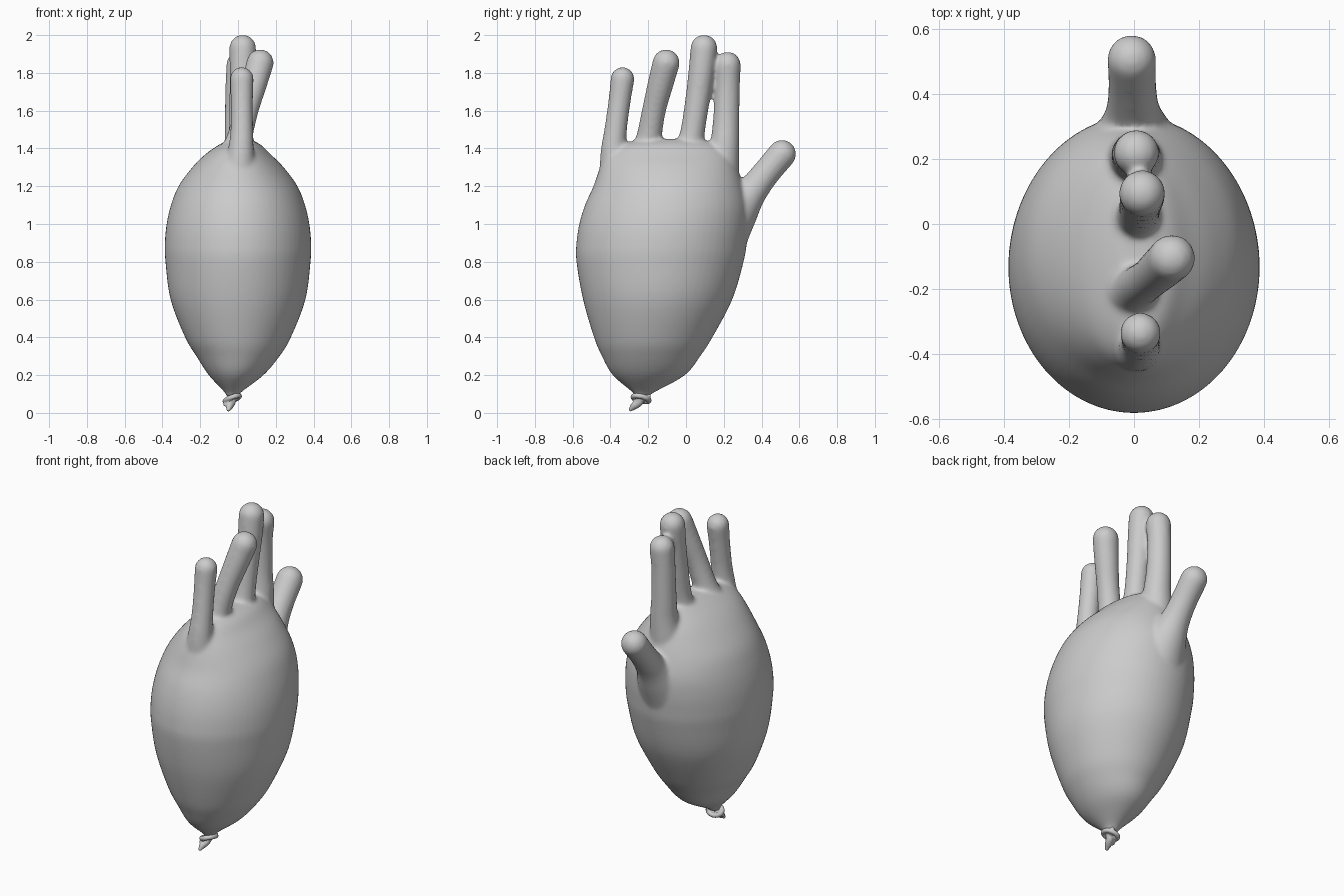
import bpy, bmesh, math
from mathutils import Vector

TAU = 2 * math.pi


def spline(pts, steps):
    """Catmull-Rom resampling of a list of equal-length tuples."""
    p = [Vector(q) for q in pts]
    p = [p[0] * 2 - p[1]] + p + [p[-1] * 2 - p[-2]]
    out = []
    for i in range(1, len(p) - 2):
        a, b, c, d = p[i - 1:i + 3]
        for s in range(steps):
            t = s / steps
            out.append(0.5 * (b * 2 + (c - a) * t + (a * 2 - b * 5 + c * 4 - d) * t * t
                              + (b * 3 - a - c * 3 + d) * t ** 3))
    return out + [p[-2]]


def loft(bm, rings, n=48):
    """Skin closed elliptical rings given as (centre, u axis, v axis)."""
    rows = [[bm.verts.new(c + u * math.cos(TAU * k / n) + v * math.sin(TAU * k / n))
             for k in range(n)] for c, u, v in rings]
    for a, b in zip(rows, rows[1:]):
        for k in range(n):
            bm.faces.new((a[k], a[(k + 1) % n], b[(k + 1) % n], b[k]))
    bm.faces.new(rows[0][::-1])
    bm.faces.new(rows[-1])


def tube(bm, path, n=32, cap=True):
    """Round tube through (x, y, z, radius) points with a domed end."""
    pts = spline(path, 6)
    rings = []
    for i, p in enumerate(pts):
        t = (pts[min(i + 1, len(pts) - 1)] - pts[max(i - 1, 0)]).to_3d().normalized()
        u = t.cross(Vector((0.3, -1, 0.2))).normalized()
        rings.append((p.to_3d(), u * p[3], t.cross(u) * p[3]))
    if cap:
        r = pts[-1][3]
        for k in range(1, 8):
            a = k / 8 * math.pi / 2 * 1.1
            a = min(a, 1.5)
            rings.append((pts[-1].to_3d() + t * r * math.sin(a),
                          u * r * math.cos(a), t.cross(u) * r * math.cos(a)))
    loft(bm, rings, n)


def finish(bm, name, voxel, smooth):
    bmesh.ops.recalc_face_normals(bm, faces=bm.faces)
    me = bpy.data.meshes.new(name)
    bm.to_mesh(me)
    bm.free()
    ob = bpy.data.objects.new(name, me)
    bpy.context.collection.objects.link(ob)
    m = ob.modifiers.new("fuse", 'REMESH')
    m.mode, m.voxel_size, m.use_smooth_shade = 'VOXEL', voxel, True
    s = ob.modifiers.new("soften", 'SMOOTH')
    s.factor, s.iterations = 0.5, smooth
    return ob


# inflated palm: z, y min, y max, x half width, x centre
palm = [
    (0.08, -0.265, -0.205, 0.03, -0.03), (0.11, -0.285, -0.165, 0.045, -0.027),
    (0.20, -0.388, -0.005, 0.145, -0.01), (0.30, -0.445, 0.075, 0.22, 0),
    (0.40, -0.487, 0.14, 0.28, 0), (0.60, -0.545, 0.245, 0.357, 0),
    (0.80, -0.58, 0.305, 0.384, 0), (0.90, -0.58, 0.322, 0.387, 0),
    (1.00, -0.565, 0.332, 0.378, 0), (1.10, -0.535, 0.33, 0.355, 0),
    (1.20, -0.49, 0.305, 0.315, 0), (1.30, -0.455, 0.27, 0.242, 0),
    (1.37, -0.42, 0.235, 0.172, 0), (1.42, -0.35, 0.17, 0.11, 0.01),
    (1.45, -0.22, 0.08, 0.05, 0.01)]
# finger paths: x, y, z, radius
fingers = [
    [(0, -0.34, 1.12, 0.10), (0.005, -0.365, 1.25, 0.095), (0.015, -0.382, 1.38, 0.07),
     (0.02, -0.372, 1.5, 0.06), (0.02, -0.352, 1.65, 0.059), (0.02, -0.336, 1.768, 0.063)],
    [(-0.02, -0.22, 1.22, 0.11), (-0.01, -0.21, 1.36, 0.09), (0.01, -0.195, 1.46, 0.068),
     (0.045, -0.17, 1.6, 0.063), (0.085, -0.135, 1.74, 0.068), (0.117, -0.105, 1.853, 0.072)],
    [(0, -0.01, 1.22, 0.12), (0.005, 0.01, 1.36, 0.09), (0.015, 0.032, 1.47, 0.066),
     (0.02, 0.06, 1.65, 0.065), (0.025, 0.083, 1.82, 0.069), (0.025, 0.095, 1.931, 0.071)],
    [(0, 0.17, 1.15, 0.11), (0, 0.19, 1.3, 0.092), (0.005, 0.205, 1.42, 0.078),
     (0, 0.213, 1.55, 0.07), (0, 0.218, 1.72, 0.067), (0.008, 0.22, 1.842, 0.07)],
    [(0, 0.2, 1.0, 0.16), (0, 0.275, 1.085, 0.12), (-0.003, 0.345, 1.17, 0.085),
     (-0.005, 0.42, 1.265, 0.074), (-0.007, 0.508, 1.37, 0.075)]]

# glove balloon, fused into one skin
bm = bmesh.new()
loft(bm, [(Vector((r[4], (r[1] + r[2]) / 2, r[0])), Vector((r[3], 0, 0)),
           Vector((0, (r[2] - r[1]) / 2, 0))) for r in spline(palm, 5)], 64)
for f in fingers:
    tube(bm, f)
finish(bm, "inflated_glove", 0.011, 9)

# tied knot: twisted loop around the neck and a loose tail
bm = bmesh.new()
loop = [(-0.03 + 0.038 * math.cos(a), -0.238 + 0.042 * math.sin(a),
         0.075 + 0.016 * math.cos(a + 0.6), 0.014) for a in (TAU * k / 10 for k in range(11))]
tube(bm, loop, 14, False)
tube(bm, [(-0.03, -0.23, 0.11, 0.03), (-0.03, -0.238, 0.08, 0.024), (-0.035, -0.25, 0.055, 0.022),
          (-0.045, -0.275, 0.036, 0.02), (-0.05, -0.293, 0.018, 0.011)], 14)
tube(bm, [(-0.02, -0.225, 0.075, 0.016), (-0.015, -0.205, 0.082, 0.014),
          (-0.01, -0.196, 0.09, 0.01)], 14)
tube(bm, [(-0.03, -0.25, 0.06, 0.016), (-0.058, -0.255, 0.05, 0.015),
          (-0.068, -0.262, 0.044, 0.01)], 14)
finish(bm, "tied_knot", 0.005, 2)
